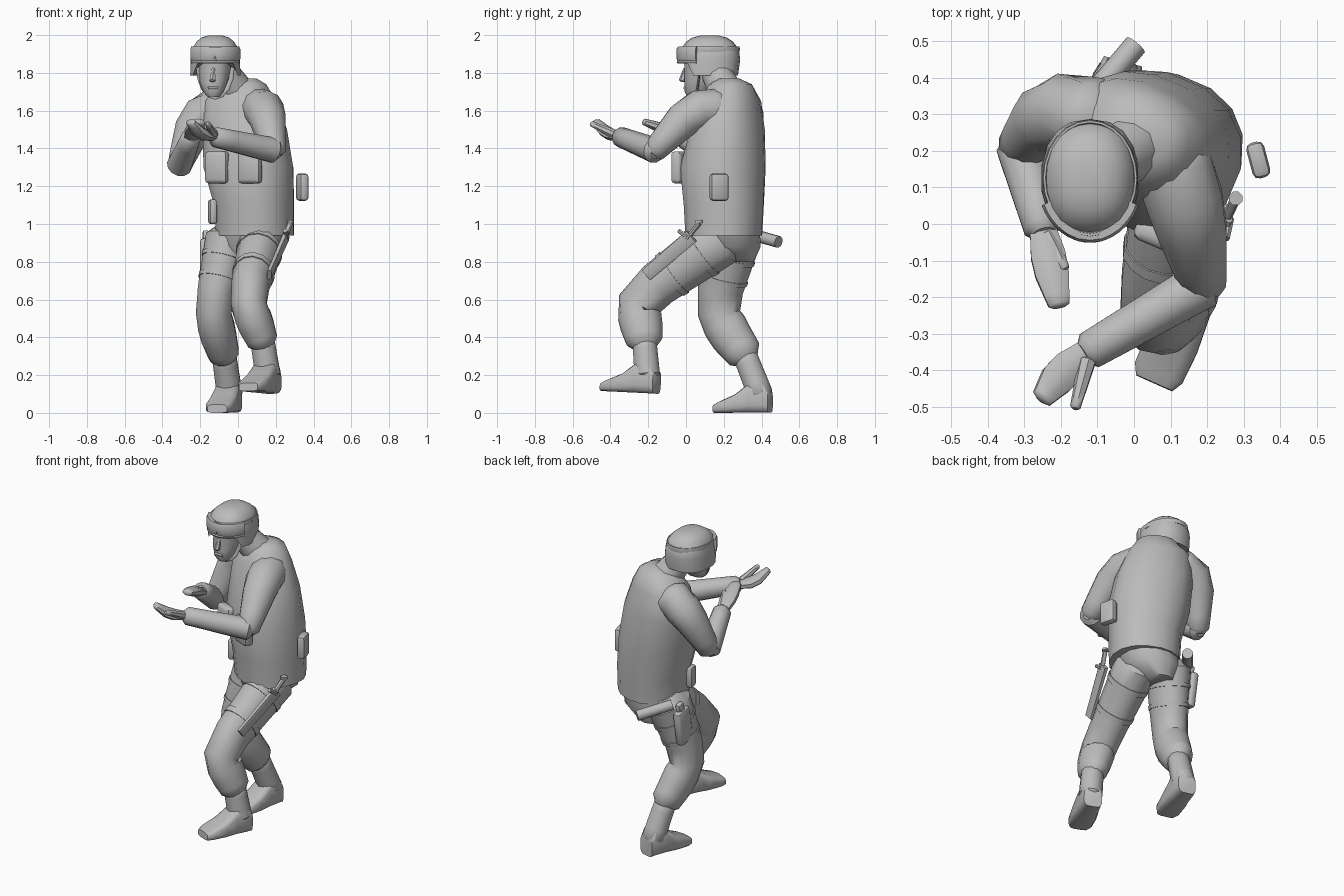
import bpy, bmesh
from math import cos, sin, pi, radians, copysign
from mathutils import Vector

default = bpy.data.objects.get("Cube")
if default:
    bpy.data.objects.remove(default, do_unlink=True)

# One flat colour for the whole figure
GREY = (.5, .5, .5, 1)
grey = bpy.data.materials.new("plain_grey")
grey.use_nodes = True
grey.diffuse_color = GREY
grey.node_tree.nodes["Principled BSDF"].inputs["Base Color"].default_value = GREY

X, Y, Z = Vector((1, 0, 0)), Vector((0, 1, 0)), Vector((0, 0, 1))
CHEST_SIDE = Vector((.92, -.39, 0))      # left shoulder is turned forward
CHEST_FRONT = Vector((-.39, -.92, 0))
THIGH_DEPTH = 1.17                       # legs are deeper than wide


def finish(name, bm):
    bmesh.ops.recalc_face_normals(bm, faces=bm.faces)
    mesh = bpy.data.meshes.new(name)
    bm.to_mesh(mesh)
    bm.free()
    mesh.materials.append(grey)
    obj = bpy.data.objects.new(name, mesh)
    bpy.context.collection.objects.link(obj)
    bpy.ops.object.select_all(action="DESELECT")
    obj.select_set(True)
    bpy.context.view_layer.objects.active = obj
    bpy.ops.object.shade_smooth_by_angle(angle=radians(45))
    return obj


def loft(name, rings, side=X, axis=None, sides=12, square=1):
    """Skin rings given as (x, y, z, half width along side, half depth)."""
    bm = bmesh.new()
    points = [Vector(ring[:3]) for ring in rings]
    last = len(points) - 1
    loops = []
    for i, ring in enumerate(rings):
        tangent = axis or points[min(i + 1, last)] - points[max(i - 1, 0)]
        tangent = tangent.normalized()
        u = (side - tangent * side.dot(tangent)).normalized()
        v = tangent.cross(u)
        loop = []
        for k in range(sides):
            turn = 2 * pi * (k + .5) / sides
            c, s = (copysign(abs(f) ** square, f) for f in (cos(turn), sin(turn)))
            loop.append(bm.verts.new(points[i] + u * c * ring[3] + v * s * ring[4]))
        loops.append(loop)
    bm.faces.new(loops[0])
    bm.faces.new(loops[-1])
    for a, b in zip(loops, loops[1:]):
        for k in range(sides):
            j = (k + 1) % sides
            bm.faces.new((a[k], a[j], b[j], b[k]))
    return finish(name, bm)


def limb(name, joints, radii, side=X, flat=1, sides=12):
    """Tube through joints with its corners cut and its ends rounded."""
    knots = [Vector((*joint, radius)) for joint, radius in zip(joints, radii)]
    path = [knots[0]]
    for a, b in zip(knots, knots[1:]):
        path += [a.lerp(b, .25), a.lerp(b, .75)]
    path.append(knots[-1])
    caps = []
    for end, inner in ((path[0], path[1]), (path[-1], path[-2])):
        out = (end.xyz - inner.xyz).normalized()
        caps.append(Vector((*(end.xyz + out * end.w * .4 * flat), end.w * .6)))
    rings = [(*p.xyz, p.w, p.w * flat) for p in (caps[0], *path, caps[1])]
    return loft(name, rings, side, sides=sides)


def rod(name, start, end, radius, sides=10):
    return loft(name, [(*p, radius, radius) for p in (start, end)], side=Z + X, sides=sides)


def box(name, size, loc, tilt=0, yaw=0):
    bm = bmesh.new()
    bmesh.ops.create_cube(bm, size=1)
    bmesh.ops.scale(bm, vec=size, verts=bm.verts)
    bmesh.ops.bevel(bm, geom=bm.edges[:], offset=min(size) * .35, segments=2,
                    affect="EDGES", profile=.5)
    obj = finish(name, bm)
    obj.location = loc
    obj.rotation_euler = radians(tilt), 0, radians(yaw)
    return obj


def arc(z, start, end, grow, tall, thick, steps=16):
    """Rings around the helmet, from one angle in degrees to another."""
    rings = []
    for i in range(steps + 1):
        turn = radians(start + (end - start) * i / steps)
        rings.append((HEAD.x + (.125 + grow) * cos(turn),
                      HEAD.y + (.155 + grow) * sin(turn), z, tall, thick))
    return rings


def leg(label, hip, knee, calf, cuff, heel, toe, straps):
    hip, knee, cuff, heel, toe = map(Vector, (hip, knee, cuff, heel, toe))
    limb(label + "_trouser_leg", (hip, knee, calf, cuff), (.125, .095, .1, .083),
         flat=THIGH_DEPTH, sides=14)
    # Boot
    ankle = heel.lerp(toe, .18) + Z * .1
    limb(label + "_boot_shaft", (cuff, ankle), (.066, .07))
    rings = []
    for t, wide, tall in ((0, .055, .06), (.1, .062, .085), (.35, .068, .08),
                          (.6, .075, .05), (.9, .072, .03), (1, .055, .022)):
        rings.append((*(heel.lerp(toe, t) + Z * tall), wide, tall))
    loft(label + "_foot", rings, axis=toe - heel, square=.5)
    # Thigh straps follow the taper of the thigh
    for number, t in enumerate(straps):
        rings = []
        for f in (t, t + .06):
            radius = .13 - .03 * f
            rings.append((*hip.lerp(knee, f), radius, radius * THIGH_DEPTH))
        loft(f"{label}_thigh_strap_{number}", rings, sides=14)


def arm(label, shoulder, deltoid, elbow, wrist, palm, tips, thumb, across):
    limb(label + "_upper_arm", (shoulder, deltoid, elbow), (.11, .108, .065))
    limb(label + "_forearm", (elbow, wrist), (.068, .054), side=Z)
    limb(label + "_hand", (wrist, palm, tips), (.038, .056, .032), across, flat=.6, sides=8)
    root = Vector(wrist).lerp(Vector(thumb), .2)
    limb(label + "_thumb", (root, thumb), (.025, .015), sides=7)


# Torso and pelvis
loft("vest", [(.09, .2, .94, .205, .2), (.085, .2, 1.1, .21, .21),
              (.055, .195, 1.3, .24, .22), (.035, .22, 1.5, .23, .185),
              (.01, .235, 1.65, .2, .15), (.03, .235, 1.74, .12, .11),
              (.04, .23, 1.77, .06, .05)],
     side=CHEST_SIDE, axis=Z, sides=16, square=.9)
loft("pelvis", [(.08, .21, 1, .19, .18), (.06, .23, .88, .18, .165),
                (.04, .24, .8, .09, .12)], axis=Z, sides=14)

# Chest pouches
for label, shift in (("left", .1), ("right", -.09)):
    place = Vector((.05, .19, 1.3)) + CHEST_FRONT * .2 + CHEST_SIDE * shift
    box(label + "_chest_pouch", (.13, .06, .17), place, yaw=-23)

# Neck and head
HEAD = Vector((-.12, .125, 1.87))
limb("neck", ((.02, .23, 1.66), HEAD), (.1, .07))
loft("head", [(-.13, .045, 1.675, .035, .04), (-.13, .06, 1.7, .055, .07),
              (-.13, .08, 1.75, .075, .09), (-.125, .1, 1.8, .085, .11),
              (-.12, .11, 1.88, .09, .125)], axis=Z, square=.85)
limb("nose", ((-.135, -.02, 1.76), (-.13, -.005, 1.82)), (.018, .01), sides=6)
rod("mouth", (-.16, -.005, 1.72), (-.105, -.005, 1.72), .01, sides=6)
strap_path = [(HEAD.x + .09 * cos(t), .04 + .03 * abs(cos(t)), 1.83 + .16 * sin(t), .006, .012)
              for t in (pi + pi * i / 8 for i in range(9))]
loft("chin_strap", strap_path, side=Y, sides=6)

# Helmet dome with a flared edge, raised over the face
rings = [(*(HEAD - Z * .085), .135, .15)]
for i in range(6):
    rise = radians(16 * i)
    rings.append((*(HEAD + Z * .13 * sin(rise)), .132 * cos(rise) ** .7, .162 * cos(rise) ** .7))
helmet = loft("helmet", rings, axis=Z, sides=18, square=.85)
for vert in helmet.data.vertices:
    if vert.co.z < 1.8 and vert.co.y < .03:
        vert.co.z = 1.853
loft("helmet_rim", arc(1.858, 205, 335, .011, .01, .008), side=Z, sides=6)

# Goggles, narrowed over the nose, and their strap
lens = arc(1.9, 205, 335, .004, .042, .018)
x, y, z, tall, thick = lens[8]
lens[8] = (x, y, z + .012, tall * .6, thick)
loft("goggles", lens, side=Z, sides=8, square=.6)
loft("goggle_strap", arc(1.925, 0, 360, 0, .016, .006, steps=24), side=Z, sides=6)

# Left arm reaches across the chest, right arm is bent beside it
arm("left", (.1, .18, 1.61), (.15, .03, 1.6), (.19, -.165, 1.39), (-.12, -.345, 1.46),
    (-.2, -.41, 1.475), (-.25, -.475, 1.54), (-.16, -.5, 1.53), X - Y)
arm("right", (-.1, .29, 1.62), (-.22, .31, 1.56), (-.31, .21, 1.31), (-.25, -.01, 1.455),
    (-.23, -.11, 1.5), (-.205, -.22, 1.54), (-.19, -.12, 1.52), X)

# Left leg is raised in front, right leg trails behind
leg("left", (.13, .18, .92), (.045, -.26, .6), (.09, -.24, .48), (.13, -.22, .38),
    (.18, -.155, .1), (.055, -.435, .115), (.2, .55))
leg("right", (-.05, .25, .92), (-.135, .16, .56), (-.11, .22, .43), (-.075, .31, .31),
    (-.03, .445, 0), (-.11, .155, 0), (.25, .55))

# Knife and sheath on the left thigh
top, tip = Vector((.255, .03, .935)), Vector((.165, -.21, .73))
loft("knife_sheath", [(*top, .016, .04), (*tip, .012, .035)], sides=8, square=.5)
pommel = Vector((.278, .07, 1.005))
rod("knife_handle", top.lerp(tip, .2), pommel, .014, sides=8)
rod("knife_pommel", pommel, pommel + Z * .015, .02, sides=8)
rod("knife_guard", (.25, -.04, .965), (.262, .015, .925), .012, sides=6)

# Holster, pistol grip and pouches
box("holster", (.05, .12, .22), (-.175, .28, .81), tilt=-10)
box("pistol_grip", (.035, .05, .09), (-.17, .3, .92), tilt=-15)
box("waist_pouch", (.04, .07, .13), (-.135, .14, 1.065), yaw=10)
box("side_pouch", (.05, .1, .145), (.34, .175, 1.195), yaw=15)

# Canister at the back of the belt
rod("belt_canister", (-.13, .33, .95), (.005, .49, .905), .032)
